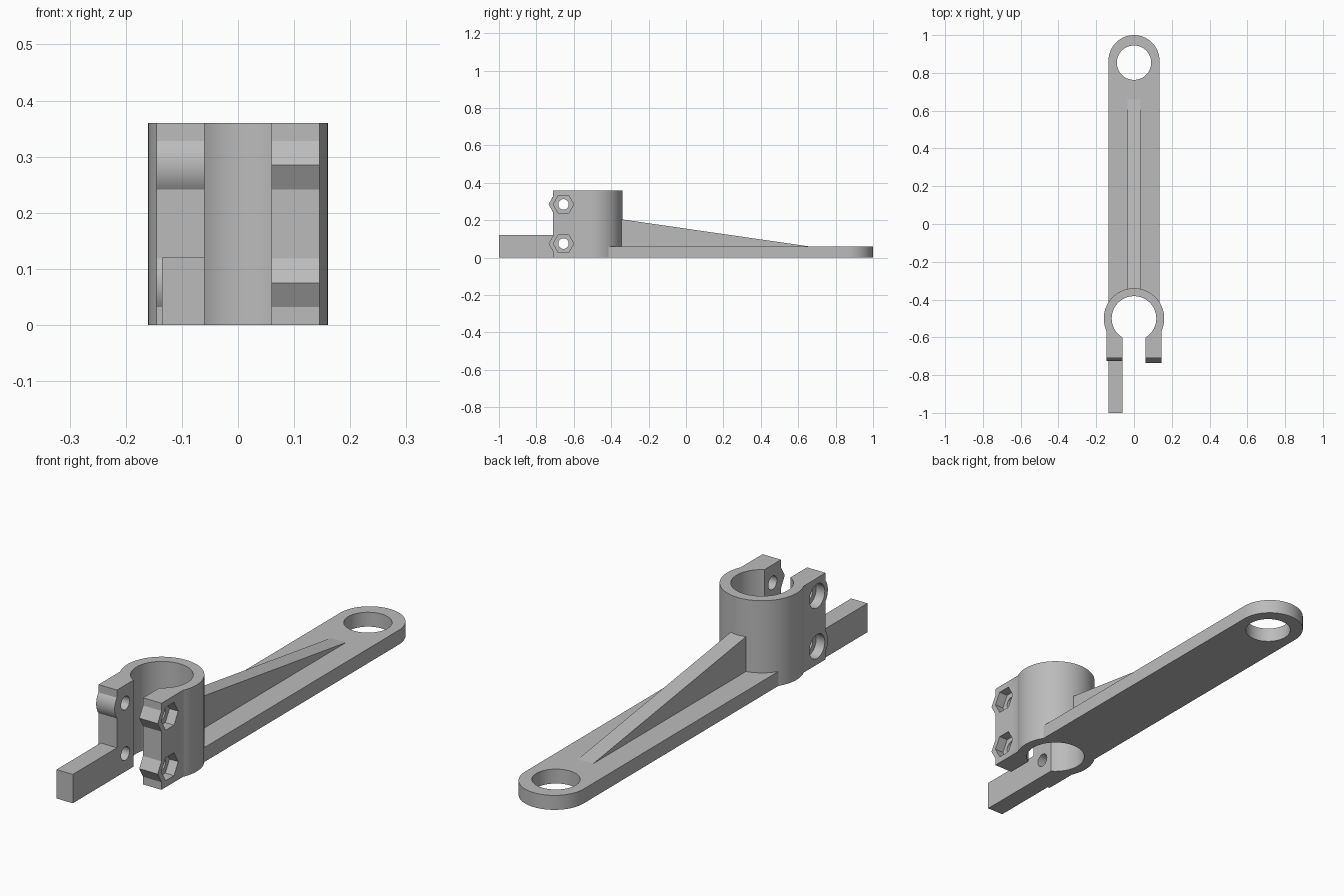
import bpy
import bmesh
from math import pi, sin, cos, sqrt, radians
from mathutils import Vector

if "Cube" in bpy.data.objects:
    bpy.data.objects.remove(bpy.data.objects["Cube"], do_unlink=True)

grey = bpy.data.materials.new("plain grey")
grey.use_nodes = True
GREY = (0.5, 0.5, 0.5, 1)
grey.diffuse_color = GREY
grey.node_tree.nodes["Principled BSDF"].inputs["Base Color"].default_value = GREY

CLAMP_Y, HEIGHT = -0.5, 0.36
R_OUT, R_IN = 0.16, 0.118
SLOT, TAB_X, TAB_Y = 0.06, 0.145, -0.71
BOLT_Y, BOLT_Z = -0.655, (0.075, 0.285)
ARM_W, PLATE = 0.135, 0.06


def prism(name, profile, axis, lo, hi):
    """Extrude a 2D profile along x (profile is y, z) or z (profile is x, y)."""
    place = {"x": lambda a, b: (lo, a, b), "z": lambda a, b: (a, b, lo)}[axis]
    bm = bmesh.new()
    face = bm.faces.new([bm.verts.new(place(a, b)) for a, b in profile])
    out = bmesh.ops.extrude_face_region(bm, geom=[face])
    step = Vector((hi - lo, 0, 0)) if axis == "x" else Vector((0, 0, hi - lo))
    bmesh.ops.translate(bm, verts=[v for v in out["geom"] if isinstance(v, bmesh.types.BMVert)], vec=step)
    bmesh.ops.recalc_face_normals(bm, faces=bm.faces)
    mesh = bpy.data.meshes.new(name)
    bm.to_mesh(mesh)
    bm.free()
    mesh.materials.append(grey)
    obj = bpy.data.objects.new(name, mesh)
    bpy.context.collection.objects.link(obj)
    return obj


def arc(cx, cy, r, start, end, steps):
    return [(cx + r * cos(start + (end - start) * i / steps),
             cy + r * sin(start + (end - start) * i / steps)) for i in range(steps + 1)]


def circle(cx, cy, r, sides=64):
    return arc(cx, cy, r, 0, 2 * pi, sides)[:-1]


def rect(a, b, c, d):
    return [(a, c), (b, c), (b, d), (a, d)]


def combine(obj, tool, operation):
    """Apply a boolean and remove the tool object."""
    tool.hide_render = True
    mod = obj.modifiers.new("boolean", "BOOLEAN")
    mod.operation, mod.solver, mod.object = operation, "EXACT", tool
    bpy.context.view_layer.update()
    mesh = bpy.data.meshes.new_from_object(obj.evaluated_get(bpy.context.evaluated_depsgraph_get()))
    obj.modifiers.clear()
    obj.data = mesh
    bpy.data.objects.remove(tool, do_unlink=True)


def tab_profile(hexagonal):
    """Side outline of a clamp tab, with a bump in front of each bolt."""
    pts = [(-0.56, 0), (TAB_Y, 0)]
    for z in BOLT_Z:
        if hexagonal:
            reach = 0.08
            half = (reach - (BOLT_Y - TAB_Y)) * sqrt(3)
            pts += [(TAB_Y, z - half), (BOLT_Y - reach, z), (TAB_Y, z + half)]
        else:
            pts += arc(BOLT_Y, z, 0.07, radians(218), radians(142), 12)
    return pts + [(TAB_Y, HEIGHT), (-0.56, HEIGHT)]


# Clamp: tube, two tabs, bore and slot
clamp = prism("clamp", circle(0, CLAMP_Y, R_OUT, 96), "z", 0, HEIGHT)
combine(clamp, prism("hex_tab", tab_profile(True), "x", 0.05, TAB_X), "UNION")
combine(clamp, prism("round_tab", tab_profile(False), "x", -TAB_X, -0.05), "UNION")
combine(clamp, prism("bore", circle(0, CLAMP_Y, R_IN, 96), "z", -0.1, 0.5), "DIFFERENCE")
combine(clamp, prism("slot", rect(-SLOT, SLOT, -0.9, CLAMP_Y), "z", -0.1, 0.5), "DIFFERENCE")

# Bolt holes with hexagonal nut pockets and round head pockets
for z in BOLT_Z:
    combine(clamp, prism("bolt_hole", circle(BOLT_Y, z, 0.028, 32), "x", -0.3, 0.3), "DIFFERENCE")
    combine(clamp, prism("nut_pocket", circle(BOLT_Y, z, 0.055, 6), "x", 0.105, 0.3), "DIFFERENCE")
    combine(clamp, prism("head_pocket", circle(BOLT_Y, z, 0.05, 40), "x", -0.3, -0.105), "DIFFERENCE")

# Flat arm with a rounded, pierced end
outline = [(-ARM_W, CLAMP_Y), (ARM_W, CLAMP_Y)] + arc(0, 1 - ARM_W, ARM_W, 0, pi, 48)
arm = prism("arm", outline, "z", 0, PLATE)
combine(arm, prism("end_hole", circle(0, 0.854, 0.091), "z", -0.1, 0.2), "DIFFERENCE")

# Tapering rib along the arm
rib = prism("rib", [(-0.4, 0.05), (0.66, 0.05), (0.66, PLATE), (-0.345, 0.205), (-0.4, 0.213)],
            "x", -0.035, 0.035)
for part in (arm, rib):
    combine(part, prism("clamp_clearance", circle(0, CLAMP_Y, R_OUT - 0.002, 96), "z", -0.1, 0.5), "DIFFERENCE")

# Straight bar in front of the round tab
bar = prism("bar", rect(-ARM_W, -SLOT, -1, TAB_Y), "z", 0, 0.12)

# Smooth the curved walls, keep the edges sharp
for obj in (clamp, arm, rib, bar):
    bpy.ops.object.select_all(action="DESELECT")
    obj.select_set(True)
    bpy.context.view_layer.objects.active = obj
    bpy.ops.object.shade_smooth_by_angle(angle=radians(25))
